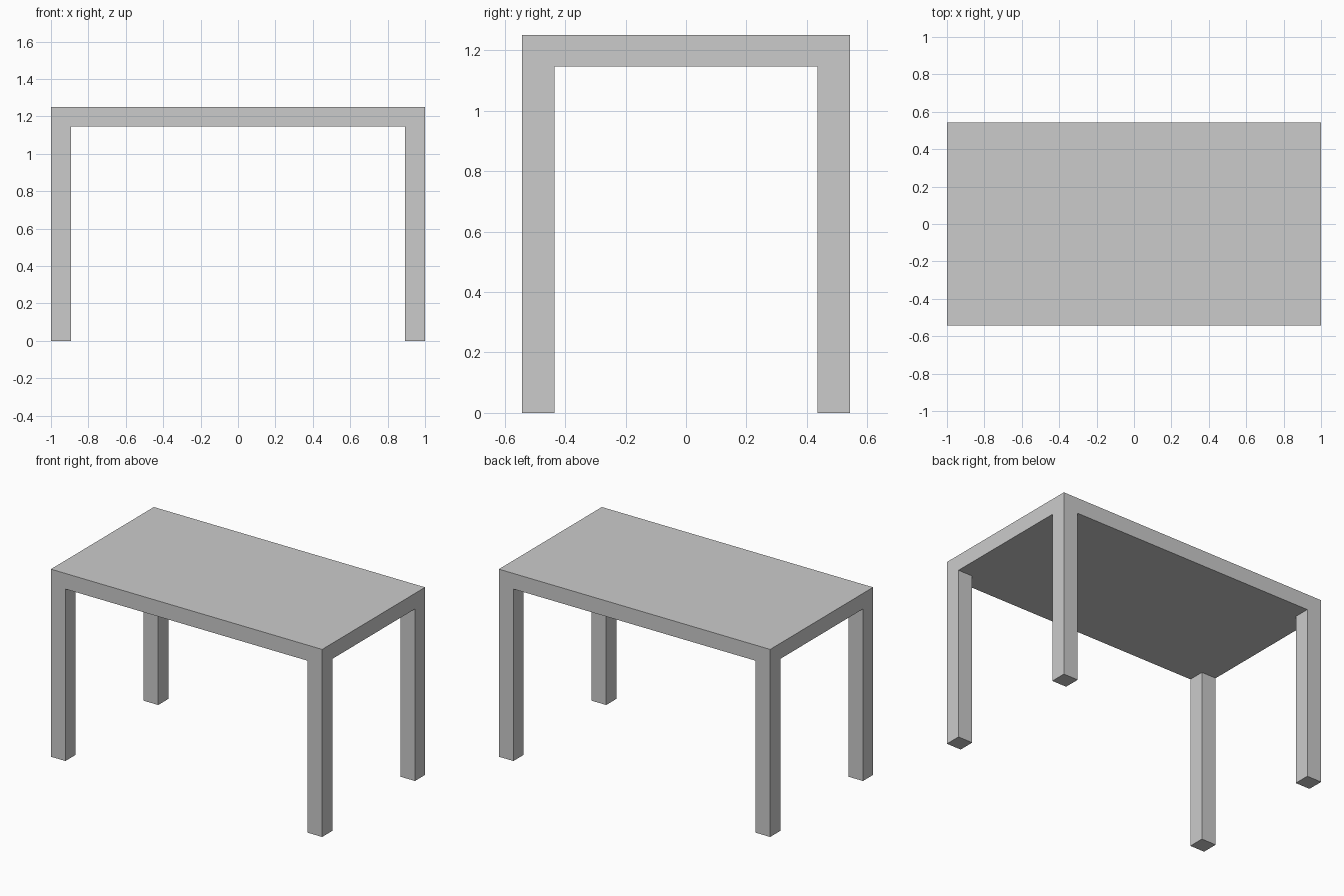
import bpy, bmesh

if "Cube" in bpy.data.objects:
    bpy.data.objects.remove(bpy.data.objects["Cube"])

HALF_X, HALF_Y = 1.0, 0.542
HEIGHT, THICK, LEG = 1.25, 0.104, 0.107

bm = bmesh.new()

# Underside sheet: 3 x 3 cells whose corner cells are the leg footprints
xs = [-HALF_X, -HALF_X + LEG, HALF_X - LEG, HALF_X]
ys = [-HALF_Y, -HALF_Y + LEG, HALF_Y - LEG, HALF_Y]
grid = [[bm.verts.new((x, y, HEIGHT - THICK)) for y in ys] for x in xs]
cells = {}
for i in range(3):
    for j in range(3):
        cells[i, j] = bm.faces.new((grid[i][j], grid[i][j + 1],
                                    grid[i + 1][j + 1], grid[i + 1][j]))

# Table top: closed slab above the sheet
top_verts = [[bm.verts.new((x, y, HEIGHT)) for y in ys] for x in xs]
for i in range(3):
    for j in range(3):
        bm.faces.new((top_verts[i][j], top_verts[i + 1][j],
                      top_verts[i + 1][j + 1], top_verts[i][j + 1]))
for k in range(3):
    for e in (0, 3):
        bm.faces.new((grid[k][e], grid[k + 1][e], top_verts[k + 1][e], top_verts[k][e]))
        bm.faces.new((grid[e][k], grid[e][k + 1], top_verts[e][k + 1], top_verts[e][k]))

# Legs: corner cells extruded down to the floor
for i in (0, 2):
    for j in (0, 2):
        foot = bmesh.ops.extrude_discrete_faces(bm, faces=[cells[i, j]])["faces"][0]
        for v in foot.verts:
            v.co.z = 0.0

bmesh.ops.remove_doubles(bm, verts=bm.verts[:], dist=1e-4)
bmesh.ops.recalc_face_normals(bm, faces=bm.faces[:])

mesh = bpy.data.meshes.new("table")
bm.to_mesh(mesh)
bm.free()
table = bpy.data.objects.new("table", mesh)
bpy.context.collection.objects.link(table)
